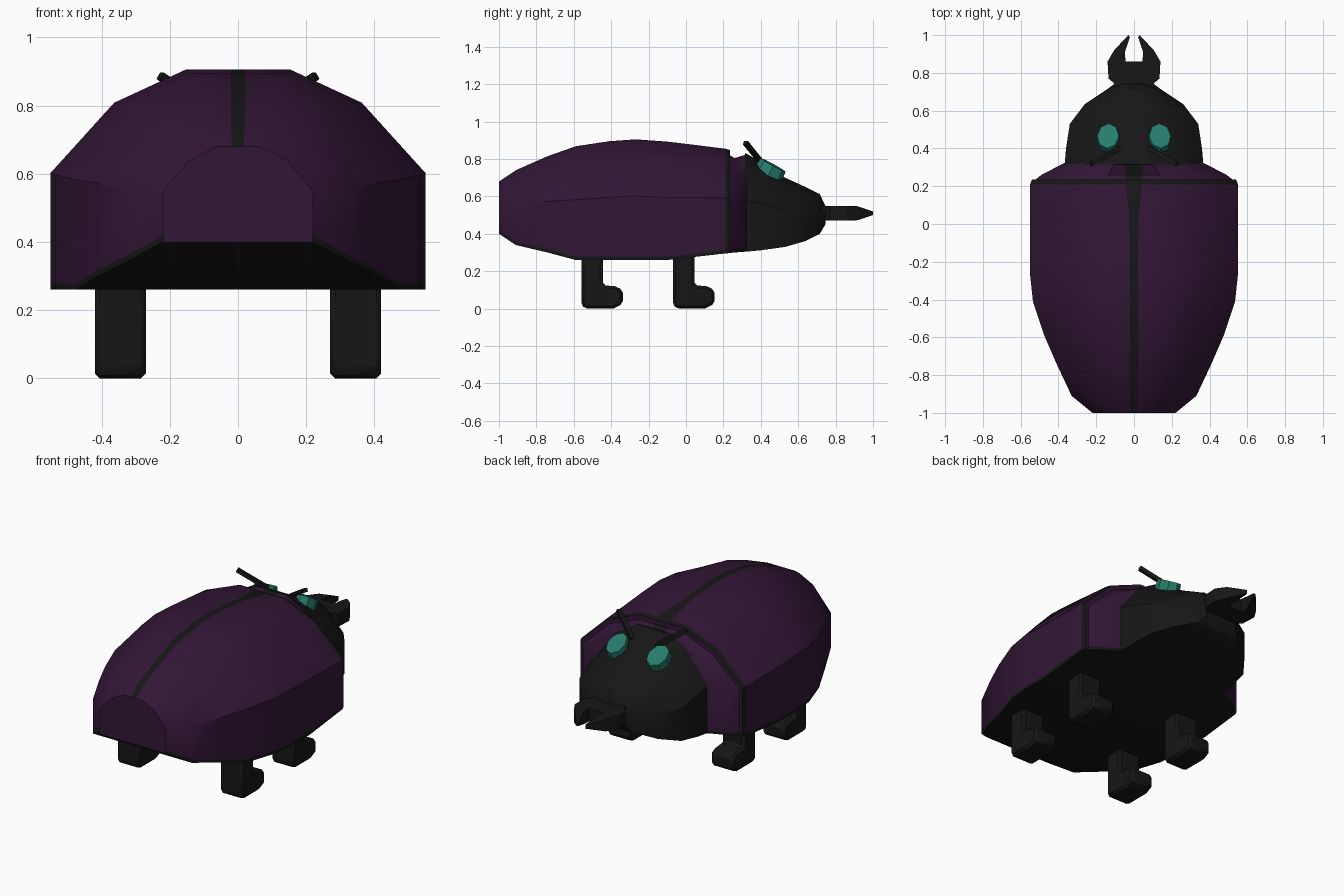
import bpy, bmesh, math
from mathutils import Vector

if "Cube" in bpy.data.objects:
    bpy.data.objects.remove(bpy.data.objects["Cube"])


def material(name, r, g, b):
    m = bpy.data.materials.new(name)
    m.diffuse_color = (r, g, b, 1)
    m.use_nodes = True
    m.node_tree.nodes["Principled BSDF"].inputs["Base Color"].default_value = m.diffuse_color
    return m


PURPLE = material("purple shell", 0.032, 0.008, 0.037)
BLACK = material("black chitin", 0.008, 0.008, 0.008)
TEAL = material("teal eye", 0.02, 0.2, 0.15)


def finish(name, bm, mats, angle=30):
    bmesh.ops.recalc_face_normals(bm, faces=bm.faces)
    me = bpy.data.meshes.new(name)
    bm.to_mesh(me)
    bm.free()
    for m in mats:
        me.materials.append(m)
    me.shade_smooth()
    me.set_sharp_from_angle(angle=math.radians(angle))
    ob = bpy.data.objects.new(name, me)
    bpy.context.collection.objects.link(ob)
    return ob


def ring(y, w, zb, zt, seam):
    # domed, flat-bottomed cross-section
    h = zt - zb
    half = [(w, zb), (w, zb + 0.018), (w, zb + 0.53 * h),
            (0.66 * w, zb + 0.85 * h), (0.28 * w, zt), (seam, zt)]
    pts = half + [(-x, z) for x, z in reversed(half)]
    return [Vector((x, y, z)) for x, z in pts]


def loft(name, sections, mats, black_segments=()):
    bm = bmesh.new()
    rings = [[bm.verts.new(p) for p in ring(*s)] for s in sections]
    n = len(rings[0])
    for k, (a, b) in enumerate(zip(rings, rings[1:])):
        for i in range(n):
            j = (i + 1) % n
            f = bm.faces.new((a[i], a[j], b[j], b[i]))
            dark = i in (0, 5, 10, 11) or k in black_segments
            f.material_index = 1 if dark and len(mats) > 1 else 0
    for r in (rings[0], rings[-1]):
        bm.faces.new(r)
    return finish(name, bm, mats)


def prism(name, low, high, mats):
    # closed solid between two matching outlines
    bm = bmesh.new()
    a = [bm.verts.new(p) for p in low]
    b = [bm.verts.new(p) for p in high]
    n = len(a)
    bm.faces.new(a)
    bm.faces.new(b)
    for i in range(n):
        j = (i + 1) % n
        bm.faces.new((a[i], a[j], b[j], b[i]))
    return finish(name, bm, mats)


# Wing case with dark seam, rim and front edge
loft("wing_case", [
    (-1.0, 0.22, 0.40, 0.68, 0.018), (-0.91, 0.33, 0.34, 0.74, 0.02),
    (-0.74, 0.41, 0.30, 0.815, 0.02), (-0.59, 0.475, 0.26, 0.868, 0.02),
    (-0.41, 0.535, 0.26, 0.895, 0.021), (-0.27, 0.55, 0.26, 0.905, 0.022),
    (-0.1, 0.55, 0.26, 0.893, 0.022), (0.05, 0.55, 0.277, 0.875, 0.024),
    (0.21, 0.55, 0.295, 0.855, 0.045), (0.235, 0.54, 0.297, 0.848, 0.045),
], [PURPLE, BLACK], black_segments=(8,))

# Collar between wing case and head
loft("collar", [
    (0.225, 0.535, 0.297, 0.825, 0.045), (0.26, 0.49, 0.30, 0.805, 0.045),
    (0.325, 0.365, 0.305, 0.825, 0.045),
], [PURPLE, BLACK])

# Head
loft("head", [
    (0.315, 0.367, 0.304, 0.833, 0.045), (0.40, 0.36, 0.312, 0.785, 0.04),
    (0.53, 0.34, 0.33, 0.70, 0.03), (0.635, 0.26, 0.36, 0.652, 0.025),
    (0.715, 0.14, 0.40, 0.613, 0.015), (0.745, 0.10, 0.45, 0.55, 0.01),
], [BLACK])

# Forked jaws: outline as (x, y, half thickness)
side = [(0.105, 0.72, 0.04), (0.105, 0.745, 0.04), (0.135, 0.77, 0.04),
        (0.14, 0.86, 0.04), (0.105, 0.92, 0.036), (0.03, 1.0, 0.01),
        (0.022, 0.99, 0.01), (0.048, 0.91, 0.038), (0.045, 0.86, 0.04)]
outline = side + [(-x, y, t) for x, y, t in reversed(side)]
prism("jaws", [(x, y, 0.51 - t) for x, y, t in outline],
      [(x, y, 0.51 + t) for x, y, t in outline], [BLACK])

# Legs with forward-pointing feet
foot = [(0.02, 0), (0.17, 0), (0.222, 0.025), (0.222, 0.1), (0.18, 0.12),
        (0.115, 0.125), (0.115, 0.32), (0, 0.32), (0, 0.02)]
for s, label in ((1, "right"), (-1, "left")):
    for y0, place in ((-0.56, "rear"), (-0.07, "front")):
        leg = prism(f"{place}_{label}_leg",
                    [(s * 0.27, y0 + y, z) for y, z in foot],
                    [(s * 0.42, y0 + y, z) for y, z in foot], [BLACK])
        bev = leg.modifiers.new("bevel", 'BEVEL')
        bev.width = 0.02
        bev.segments = 1

    # Eye disc lying on the sloping head
    bm = bmesh.new()
    bmesh.ops.create_cone(bm, cap_ends=True, segments=8, radius1=0.064,
                          radius2=0.058, depth=0.06)
    eye = finish(f"{label}_eye", bm, [TEAL])
    eye.location = (s * 0.135, 0.452, 0.742)
    eye.scale = (1, 1.3, 1)
    eye.rotation_euler = (math.radians(-29), math.radians(s * 6), 0)

    # Antenna rod
    a, b = Vector((s * 0.08, 0.40, 0.785)), Vector((s * 0.228, 0.318, 0.887))
    bm = bmesh.new()
    bmesh.ops.create_cube(bm, size=1)
    bmesh.ops.scale(bm, vec=(0.025, 0.022, (b - a).length), verts=bm.verts)
    rod = finish(f"{label}_antenna", bm, [BLACK])
    rod.location = (a + b) / 2
    rod.rotation_euler = (b - a).to_track_quat('Z', 'Y').to_euler()
